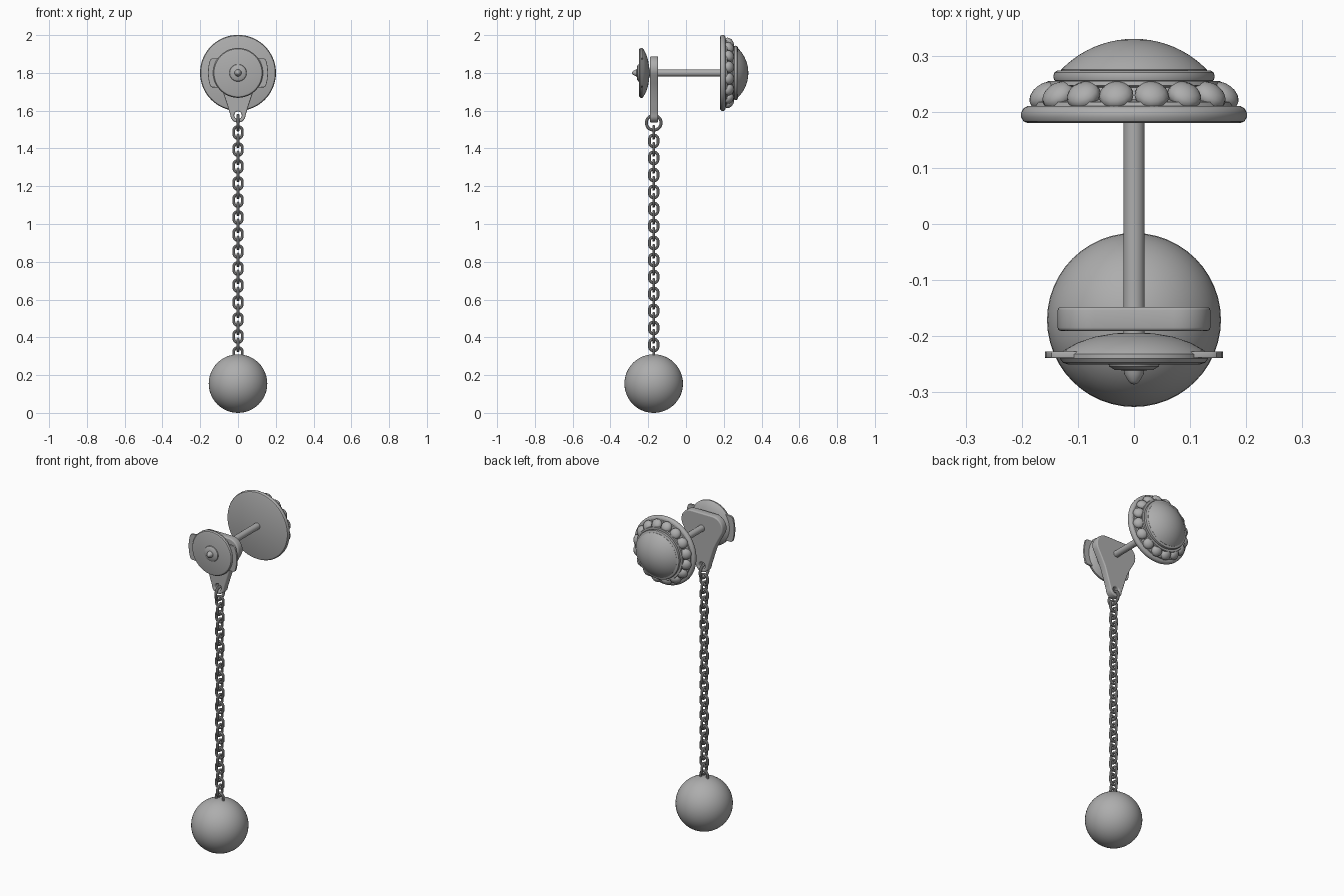
import bpy, bmesh, math
from mathutils import Vector, Matrix

if "Cube" in bpy.data.objects:
    bpy.data.objects.remove(bpy.data.objects["Cube"])

AXIS_Z = 1.8       # height of the post axis
CHAIN_Y = -0.171   # depth of the hanging chain

metal = bpy.data.materials.new("grey metal")
metal.diffuse_color = (0.42, 0.42, 0.42, 1)
metal.use_nodes = True
metal.node_tree.nodes["Principled BSDF"].inputs["Base Color"].default_value = metal.diffuse_color


def finish(ob, angle=35):
    if not ob.data.materials:
        ob.data.materials.append(metal)
    bpy.ops.object.select_all(action='DESELECT')
    ob.select_set(True)
    bpy.context.view_layer.objects.active = ob
    if ob.type == 'CURVE':
        bpy.ops.object.convert(target='MESH')
        ob = bpy.context.view_layer.objects.active
    bpy.ops.object.shade_smooth_by_angle(angle=math.radians(angle))
    return ob


def from_bmesh(name, bm):
    bmesh.ops.recalc_face_normals(bm, faces=bm.faces[:])
    me = bpy.data.meshes.new(name)
    bm.to_mesh(me)
    bm.free()
    ob = bpy.data.objects.new(name, me)
    bpy.context.collection.objects.link(ob)
    return finish(ob)


def lathe(name, profile, steps=64):
    """Spin (radius, y) points about the post axis."""
    bm = bmesh.new()
    vs = [bm.verts.new((r, y, AXIS_Z)) for r, y in profile]
    es = [bm.edges.new(p) for p in zip(vs, vs[1:])]
    bmesh.ops.spin(bm, geom=vs + es, cent=(0, 0, AXIS_Z), axis=(0, 1, 0),
                   angle=2 * math.pi, steps=steps, use_duplicate=False)
    bmesh.ops.remove_doubles(bm, verts=bm.verts[:], dist=1e-5)
    return from_bmesh(name, bm)


def arc(cx, cz, r, a0, a1, n):
    return [(cx + r * math.cos(math.radians(a0 + (a1 - a0) * i / n)),
             cz + r * math.sin(math.radians(a0 + (a1 - a0) * i / n))) for i in range(n + 1)]


def plate(name, outlines, y, thick, bevel):
    """Flat plate in the xz plane; outlines after the first are holes."""
    cu = bpy.data.curves.new(name, 'CURVE')
    cu.dimensions, cu.fill_mode = '2D', 'BOTH'
    cu.extrude = thick / 2 - bevel
    cu.bevel_depth, cu.bevel_resolution, cu.offset = bevel, 2, -bevel
    for pts in outlines:
        sp = cu.splines.new('POLY')
        sp.points.add(len(pts) - 1)
        for p, (x, z) in zip(sp.points, pts):
            p.co = (x, z, 0, 1)
        sp.use_cyclic_u = True
    ob = bpy.data.objects.new(name, cu)
    ob.rotation_euler.x = math.pi / 2
    ob.location.y = y
    bpy.context.collection.objects.link(ob)
    return finish(ob)


def link(name, z, major, minor, stretch, across_x):
    """Chain link: a torus pulled apart along z."""
    bm = bmesh.new()
    n, m = 24, 10
    rings = []
    for i in range(n):
        a = 2 * math.pi * (i + 0.5) / n
        ring = []
        for j in range(m):
            b = 2 * math.pi * j / m
            r = major + minor * math.cos(b)
            u, w = r * math.cos(a), r * math.sin(a) + math.copysign(stretch, math.sin(a))
            t = minor * math.sin(b)
            ring.append(bm.verts.new((u, CHAIN_Y + t, z + w) if across_x else (t, CHAIN_Y + u, z + w)))
        rings.append(ring)
    for i in range(n):
        p, q = rings[i], rings[(i + 1) % n]
        for j in range(m):
            k = (j + 1) % m
            bm.faces.new((p[j], q[j], q[k], p[k]))
    return from_bmesh(name, bm)


# Ornament: backing disc with rounded rim
lathe("backing_disc", [(0, 0.18), (0.19, 0.18), (0.197, 0.183), (0.201, 0.19), (0.201, 0.199),
                       (0.197, 0.206), (0.19, 0.21), (0, 0.21)])
# Grooved seat holding the gems
lathe("gem_seat", [(0, 0.208), (0.182, 0.208), (0.18, 0.217), (0.152, 0.222), (0.142, 0.243),
                   (0.156, 0.247), (0.154, 0.255), (0, 0.255)])
# Bezel ring around the dome
lathe("bezel", [(0, 0.252), (0.136, 0.252), (0.142, 0.256), (0.144, 0.263), (0.142, 0.27),
                (0.136, 0.274), (0, 0.274)])
# Central domed stone
R = 0.181
lathe("dome", [(0, 0.27), (0.13, 0.27)] +
      [(R * math.sin(a), 0.33 - R + R * math.cos(a))
       for a in [math.radians(45.9) * (1 - i / 10) for i in range(11)]])

# Ring of gems, each tilted outward
GEMS = 16
bm = bmesh.new()
for i in range(GEMS):
    a = 2 * math.pi * (i + 0.5) / GEMS
    radial = Vector((math.sin(a), 0, math.cos(a)))
    normal = (radial * 0.6 + Vector((0, 0.8, 0))).normalized()
    mat = (Matrix.Translation(radial * 0.162 + Vector((0, 0.229, AXIS_Z)))
           @ normal.to_track_quat('Z', 'Y').to_matrix().to_4x4()
           @ Matrix.Diagonal((0.031, 0.031, 0.021, 1)))
    bmesh.ops.create_uvsphere(bm, u_segments=14, v_segments=8, radius=1, matrix=mat)
from_bmesh("gem_ring", bm)

# Post joining the ornament to the clutch
lathe("post", [(0, -0.24), (0.019, -0.24), (0.019, 0.19), (0, 0.19)], 24)

# Hanger plate: rounded shoulders narrowing to an eyelet
half = (arc(0.07, 1.822, 0.066, 90, -30, 12) +
        [(0.103, 1.745), (0.08, 1.70), (0.06, 1.64), (0.046, 1.595)] +
        arc(0, 1.577, 0.04, 0, -90, 8))
outline = half + [(-x, z) for x, z in reversed(half[:-1])]
plate("hanger_plate", [outline, arc(0, 1.576, 0.02, 0, 345, 23)], -0.169, 0.043, 0.006)

# Clutch: lens-shaped disc, front button and pointed tip
lathe("clutch_disc", [(0, -0.25), (0.118, -0.25), (0.127, -0.247), (0.132, -0.24), (0.132, -0.232),
                      (0.125, -0.225), (0.1, -0.211), (0.07, -0.201), (0.035, -0.195), (0, -0.193)])
lathe("clutch_button", [(0, -0.247), (0.047, -0.247), (0.044, -0.254), (0.034, -0.26), (0, -0.262)], 32)
lathe("clutch_tip", [(0, -0.258), (0.019, -0.258), (0.017, -0.268), (0.01, -0.28),
                     (0.005, -0.285), (0, -0.286)], 24)

# Squeeze tabs on both sides of the clutch
wing = [(0.1, 1.878), (0.138, 1.876), (0.147, 1.87), (0.152, 1.855), (0.157, 1.83), (0.159, 1.80)]
wing += [(x, 2 * AXIS_Z - z) for x, z in reversed(wing[:-1])]
for side, name in ((1, "right_tab"), (-1, "left_tab")):
    plate(name, [[(side * x, z) for x, z in wing]], -0.233, 0.012, 0.002)

# Jump ring through the eyelet, then the chain
link("jump_ring", 1.536, 0.039, 0.008, 0.0, False)
for i in range(27):
    link(f"chain_link_{i + 1}", 1.485 - 0.045 * i, 0.0225, 0.0075, 0.009, i % 2 == 0)

# Ball pendant
bpy.ops.mesh.primitive_uv_sphere_add(segments=48, ring_count=24, radius=0.155,
                                     location=(0, CHAIN_Y, 0.155))
ball = bpy.context.object
ball.name = "ball_pendant"
finish(ball)
